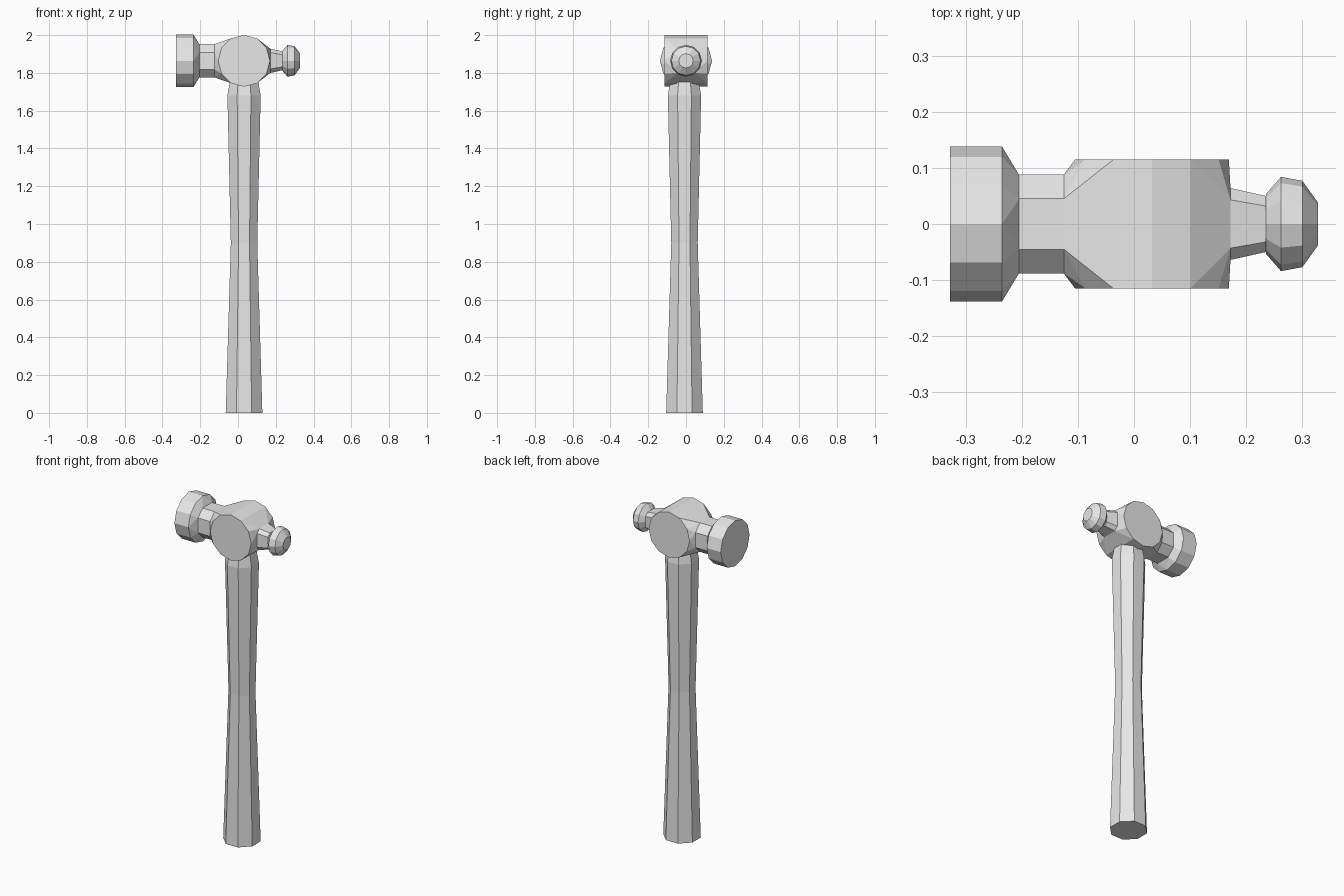
import bpy, bmesh, math

if "Cube" in bpy.data.objects:
    bpy.data.objects.remove(bpy.data.objects["Cube"])

CX, CZ = 0.032, 1.864      # eye centre / head axis height

steel = bpy.data.materials.new("light_grey")
steel.diffuse_color = (0.8, 0.8, 0.8, 1)
steel.use_nodes = True
steel.node_tree.nodes["Principled BSDF"].inputs["Base Color"].default_value = steel.diffuse_color


def finish(bm, name):
    bmesh.ops.recalc_face_normals(bm, faces=bm.faces[:])
    me = bpy.data.meshes.new(name)
    bm.to_mesh(me)
    bm.free()
    me.materials.append(steel)
    ob = bpy.data.objects.new(name, me)
    bpy.context.collection.objects.link(ob)
    return ob


def ring(x, r, n=12):
    """Round section across the head axis, corner pointing up."""
    return [(x, r * math.sin(2 * math.pi * i / n), CZ + r * math.cos(2 * math.pi * i / n))
            for i in range(n)]


def octagon(x, a, b):
    """Chamfered square section: half-width a, half flat b."""
    pts = [(a, b), (b, a), (-b, a), (-a, b), (-a, -b), (-b, -a), (b, -a), (a, -b)]
    return [(x, u, CZ + v) for u, v in pts]


def hull(name, points, open_x=()):
    """Convex part; hidden end caps at the given x are removed."""
    bm = bmesh.new()
    for p in points:
        bm.verts.new(p)
    bmesh.ops.convex_hull(bm, input=bm.verts[:])
    bmesh.ops.dissolve_limit(bm, angle_limit=0.01, verts=bm.verts[:], edges=bm.edges[:])
    caps = [f for f in bm.faces
            if any(all(abs(v.co.x - x) < 1e-4 for v in f.verts) for x in open_x)]
    bmesh.ops.delete(bm, geom=caps, context='FACES')
    return finish(bm, name)


# Striking face, neck
hull("striking_face", ring(-0.328, 0.138) + ring(-0.235, 0.138)
     + octagon(-0.205, 0.088, 0.045), [-0.205])
hull("face_neck", octagon(-0.205, 0.088, 0.045) + octagon(-0.125, 0.088, 0.045),
     [-0.205, -0.125])

# Eye block: cylinder across y, flared into both necks
eye = [(CX + 0.137 * math.sin(i * math.pi / 6), y, CZ + 0.137 * math.cos(i * math.pi / 6))
       for i in range(12) for y in (-0.115, 0.115)]
hull("eye_block", eye + octagon(-0.125, 0.088, 0.045) + octagon(0.172, 0.064, 0.043),
     [-0.125, 0.172])

# Peen neck and ball
hull("peen_neck", octagon(0.172, 0.064, 0.043) + octagon(0.235, 0.050, 0.032),
     [0.172, 0.235])
hull("ball_peen", ring(0.235, 0.053) + ring(0.262, 0.084) + ring(0.300, 0.077)
     + ring(0.328, 0.038), [])

# Handle: eight-sided, waisted, narrowing under the head
bm = bmesh.new()
loops = []
for z, h in [(0, 0.097), (0.9, 0.07), (1.68, 0.088), (1.75, 0.076), (1.80, 0.07)]:
    r = h / math.cos(math.pi / 8)
    loops.append([bm.verts.new((CX + r * math.cos((i + 0.5) * math.pi / 4),
                                -0.008 + r * math.sin((i + 0.5) * math.pi / 4), z))
                  for i in range(8)])
for lo, hi in zip(loops, loops[1:]):
    for i in range(8):
        j = (i + 1) % 8
        bm.faces.new((lo[i], lo[j], hi[j], hi[i]))
bm.faces.new(loops[0])
finish(bm, "handle")
